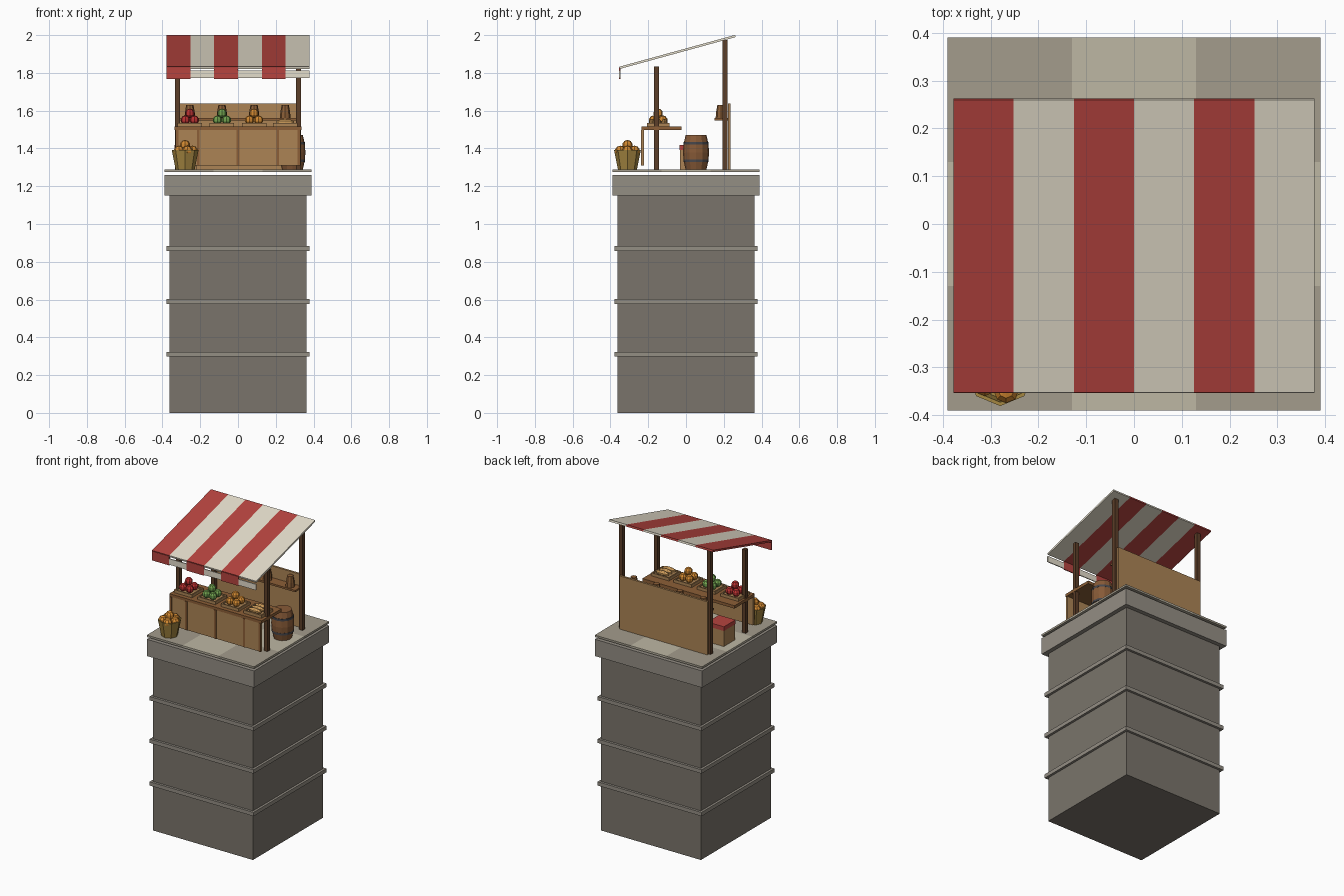
import bpy, bmesh, math
from mathutils import Matrix, Vector

if "Cube" in bpy.data.objects:
    bpy.data.objects.remove(bpy.data.objects["Cube"])


def material(name, rgb):
    def lin(v):
        v /= 255
        return v / 12.92 if v <= 0.04045 else ((v + 0.055) / 1.055) ** 2.4
    m = bpy.data.materials.new(name)
    m.diffuse_color = (*[lin(v) for v in rgb], 1)
    m.use_nodes = True
    m.node_tree.nodes["Principled BSDF"].inputs["Base Color"].default_value = m.diffuse_color
    return m


STONE = material("stone", (122, 116, 107))
TRIM = material("stone_trim", (148, 142, 132))
TILE_A = material("tile_dark", (163, 156, 140))
TILE_B = material("tile_light", (190, 183, 164))
DARK = material("dark_wood", (92, 62, 40))
WOOD = material("counter_wood", (140, 95, 55))
PLANK = material("plank_wood", (172, 132, 85))
BARREL = material("barrel_wood", (135, 90, 55))
IRON = material("iron", (70, 70, 75))
RED = material("red_cloth", (182, 68, 63))
WHITE = material("white_cloth", (228, 221, 203))
WICKER = material("wicker", (165, 135, 65))
APPLE = material("red_fruit", (190, 50, 50))
GREEN = material("green_fruit", (115, 165, 80))
ORANGE = material("orange_fruit", (215, 140, 50))
BREAD = material("bread", (205, 155, 90))


def finish(name, bm, mat):
    bmesh.ops.recalc_face_normals(bm, faces=bm.faces)
    me = bpy.data.meshes.new(name)
    bm.to_mesh(me)
    bm.free()
    me.materials.append(mat)
    ob = bpy.data.objects.new(name, me)
    bpy.context.collection.objects.link(ob)
    return ob


def box(name, center, size, mat, tilt=0):
    bm = bmesh.new()
    mx = Matrix.Translation(center) @ Matrix.Rotation(tilt, 4, 'X') @ Matrix.Diagonal((*size, 1))
    bmesh.ops.create_cube(bm, size=1, matrix=mx)
    return finish(name, bm, mat)


def lathe(name, center, profile, sides, mat):
    """Revolve (radius, z) points, capping both ends of the profile."""
    bm = bmesh.new()
    rings = [[bm.verts.new(Vector(center) + Vector((r * math.cos(a), r * math.sin(a), z)))
              for a in (2 * math.pi * i / sides for i in range(sides))] for r, z in profile]
    for lo, hi in zip(rings, rings[1:]):
        for i in range(sides):
            j = (i + 1) % sides
            bm.faces.new((lo[i], lo[j], hi[j], hi[i]))
    bm.faces.new(rings[0])
    bm.faces.new(rings[-1])
    return finish(name, bm, mat)


def balls(name, centers, r, mat, scale=(1, 1, 1)):
    bm = bmesh.new()
    for c in centers:
        mx = Matrix.Translation(c) @ Matrix.Diagonal((*scale, 1))
        bmesh.ops.create_uvsphere(bm, u_segments=8, v_segments=5, radius=r, matrix=mx)
    return finish(name, bm, mat)


# Stone pedestal with bands and cap
box("pedestal", (0, 0, 0.575), (0.725, 0.725, 1.15), STONE)
for i, z in enumerate((0.31, 0.59, 0.87)):
    box(f"pedestal_band_{i}", (0, 0, z), (0.756, 0.756, 0.025), TRIM)
box("pedestal_cap", (0, 0, 1.205), (0.78, 0.78, 0.11), TRIM)

# Checkered paving, 3 x 3
for i in range(3):
    for j in range(3):
        box(f"paving_{i}_{j}", ((i - 1) * 0.26, (j - 1) * 0.26, 1.281), (0.26, 0.26, 0.013),
            TILE_B if (i + j) % 2 else TILE_A)
F = 1.287

# Posts
for side, x in (("left", -0.32), ("right", 0.32)):
    box(f"front_post_{side}", (x, -0.157, (F + 1.835) / 2), (0.026, 0.026, 1.835 - F), DARK)
    box(f"back_post_{side}", (x, 0.207, (F + 1.975) / 2), (0.026, 0.026, 1.975 - F), DARK)

# Striped canopy and front flaps
for i in range(6):
    x, mat = -0.315 + i * 0.126, WHITE if i % 2 else RED
    box(f"canopy_stripe_{i}", (x, -0.045, 1.911), (0.126, 0.635, 0.012), mat,
        math.atan2(0.168, 0.612))
    top, low = (1.812, 1.773) if i % 2 else (1.828, 1.768)
    box(f"canopy_flap_{i}", (x, -0.351, (top + low) / 2), (0.126, 0.006, top - low), mat)

# Counter
box("counter_top", (0, -0.13, 1.506), (0.67, 0.21, 0.019), WOOD)
box("counter_front", (0, -0.229, 1.404), (0.66, 0.012, 0.188), PLANK)
for i, x in enumerate((-0.323, -0.21, 0, 0.21, 0.323)):
    box(f"counter_batten_{i}", (x, -0.236, 1.404), (0.014, 0.006, 0.188), WOOD)

# Back wall and shelf
box("back_wall", (0, 0.229, (F + 1.637) / 2), (0.64, 0.014, 1.637 - F), PLANK)
box("back_shelf", (0, 0.187, 1.555), (0.62, 0.07, 0.012), WOOD)

# Trays of goods, with a jug on the shelf behind each
for i, (x, mat) in enumerate(zip((-0.255, -0.085, 0.085, 0.25), (APPLE, GREEN, ORANGE, BREAD))):
    y = -0.147
    box(f"tray_{i}", (x, y, 1.521), (0.13, 0.12, 0.012), PLANK)
    for s in (-1, 1):
        box(f"tray_end_{i}_{s}", (x + s * 0.061, y, 1.525), (0.008, 0.12, 0.02), PLANK)
        box(f"tray_side_{i}_{s}", (x, y + s * 0.056, 1.525), (0.114, 0.008, 0.02), PLANK)
    if mat is BREAD:
        balls("loaves", [(x, y + d, 1.54) for d in (-0.034, 0, 0.034)], 0.017, mat, (2.9, 1, 0.9))
    else:
        pile = [(x + a, y + b, 1.55) for a in (-0.024, 0.024) for b in (-0.024, 0.024)]
        balls(f"fruit_pile_{i}", pile + [(x, y, 1.586)], 0.025, mat)
    lathe(f"jug_{i}", (x, 0.185, 1.561), [(0.028, 0), (0.026, 0.03), (0.019, 0.07)], 8, WOOD)

# Fruit basket on the ground, hollow
c = (-0.28, -0.31, F)
lathe("basket", c, [(0.05, 0), (0.071, 0.105), (0.063, 0.105), (0.055, 0.06)], 8, WICKER)
ring = [(c[0] + 0.04 * math.cos(k * math.tau / 5), c[1] + 0.04 * math.sin(k * math.tau / 5), F + 0.1)
        for k in range(5)]
balls("basket_fruit", ring + [(c[0], c[1], F + 0.13)], 0.028, ORANGE)

# Barrel with hoops
c = (0.288, 0.053, F)
lathe("barrel", c, [(0.055, 0), (0.066, 0.05), (0.069, 0.092), (0.066, 0.135), (0.055, 0.185)],
      12, BARREL)
for i, z in enumerate((0.04, 0.133)):
    lathe(f"barrel_hoop_{i}", c, [(0.067, z), (0.067, z + 0.014)], 12, IRON)

# Crate seat with cushion
box("crate_seat", (-0.275, 0.025, F + 0.052), (0.115, 0.115, 0.104), PLANK)
box("seat_cushion", (-0.275, 0.025, F + 0.118), (0.12, 0.12, 0.028), RED)
